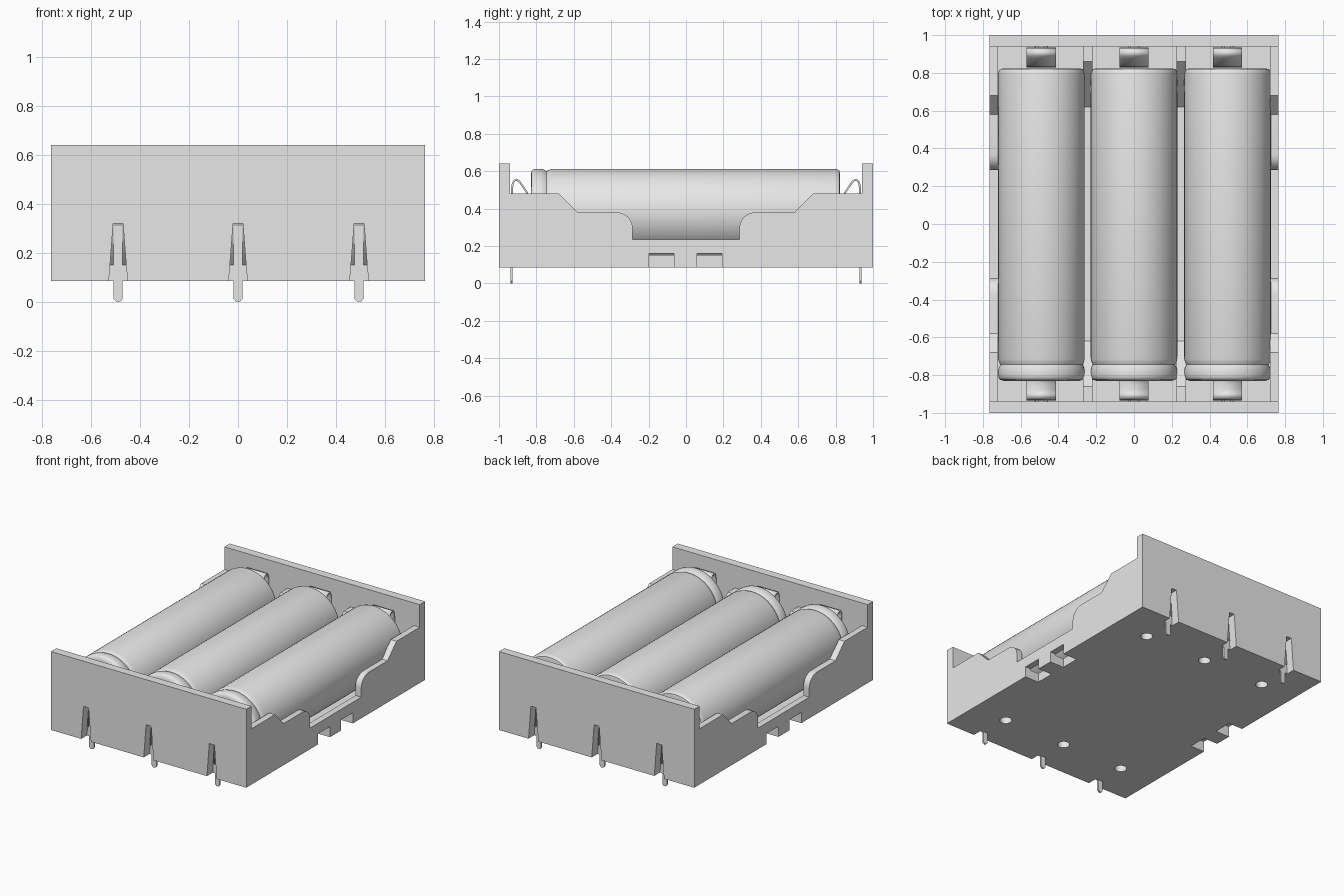
import bpy, bmesh, math
from mathutils import Vector

if "Cube" in bpy.data.objects:
    bpy.data.objects.remove(bpy.data.objects["Cube"])

GREY = (0.8, 0.8, 0.8, 1)
grey = bpy.data.materials.new("light grey")
grey.use_nodes = True
grey.diffuse_color = GREY
grey.node_tree.nodes["Principled BSDF"].inputs["Base Color"].default_value = GREY

CELLS = (-0.49, 0.0, 0.495)
BOTTOM, FLOOR, TOP = 0.085, 0.15, 0.64


def make(name, bm):
    bmesh.ops.recalc_face_normals(bm, faces=bm.faces)
    mesh = bpy.data.meshes.new(name)
    bm.to_mesh(mesh)
    bm.free()
    mesh.materials.append(grey)
    ob = bpy.data.objects.new(name, mesh)
    bpy.context.collection.objects.link(ob)
    return ob


def prism(name, points, axis, lo, hi):
    """Extrude a 2D outline along one axis (0 = x, 1 = y, 2 = z)."""
    bm = bmesh.new()
    verts = []
    for p in points:
        co = list(p)
        co.insert(axis, lo)
        verts.append(bm.verts.new(co))
    face = bm.faces.new(verts)
    out = bmesh.ops.extrude_face_region(bm, geom=[face])
    move = Vector((0, 0, 0))
    move[axis] = hi - lo
    bmesh.ops.translate(bm, vec=move, verts=[v for v in out["geom"] if isinstance(v, bmesh.types.BMVert)])
    return make(name, bm)


def box(name, x0, x1, y0, y1, z0, z1):
    return prism(name, [(x0, y0), (x1, y0), (x1, y1), (x0, y1)], 2, z0, z1)


def activate(ob):
    bpy.ops.object.select_all(action="DESELECT")
    ob.select_set(True)
    bpy.context.view_layer.objects.active = ob


def cut(ob, cutter):
    cutter.hide_render = True
    mod = ob.modifiers.new("cut", "BOOLEAN")
    mod.operation, mod.solver, mod.object = "DIFFERENCE", "EXACT", cutter
    activate(ob)
    bpy.ops.object.modifier_apply(modifier=mod.name)
    bpy.data.objects.remove(cutter)


# Tray: a block hollowed out, then shaped along its sides
tray = box("tray", -0.765, 0.765, -1, 1, BOTTOM, TOP)
cut(tray, box("cavity", -0.72, 0.72, -0.94, 0.94, FLOOR, 1))

half = [(0.94, 1), (0.94, 0.48), (0.68, 0.48), (0.58, 0.38), (0.37, 0.38)]
for i in range(1, 7):
    a = math.radians(90 + 15 * i)
    half.append((0.37 + 0.085 * math.cos(a), 0.295 + 0.085 * math.sin(a)))
half.append((0.285, 0.235))
outline = half + [(-y, z) for y, z in reversed(half)]
cut(tray, prism("side_cutout", outline, 0, -1, 1))

# Notches under the sides
for s in (-1, 1):
    for y in (-0.13, 0.125):
        cut(tray, box("notch", min(s * 0.655, s), max(s * 0.655, s), y - 0.067, y + 0.067, 0, 0.16))

# Tapered slots in the end walls and round holes in the floor
for x in CELLS:
    for s in (-1, 1):
        slot = [(x - 0.042, 0), (x + 0.042, 0), (x + 0.038, BOTTOM), (x + 0.02, 0.32),
                (x - 0.02, 0.32), (x - 0.038, BOTTOM)]
        cut(tray, prism("slot", slot, 1, min(s * 0.936, s * 1.1), max(s * 0.936, s * 1.1)))
        ring = [(x + 0.04 * math.cos(math.tau * i / 20), s * 0.72 + 0.04 * math.sin(math.tau * i / 20))
                for i in range(20)]
        cut(tray, prism("hole", ring, 2, 0, 0.3))
activate(tray)
bpy.ops.object.shade_smooth_by_angle(angle=math.radians(30))

# Dividers between the cells, low in the middle and high at the ends
for i, x in enumerate((-0.245, 0.25)):
    top = [(0.95, 0.48), (0.86, 0.48), (0.62, 0.24)]
    outline = [(-0.95, 0.12), (0.95, 0.12)] + top + [(-y, z) for y, z in reversed(top)]
    prism(f"divider_{i + 1}", outline, 0, x - 0.025, x + 0.025)


def cell(name, x):
    profile = [(0, -0.83), (0.2, -0.83), (0.218, -0.825), (0.227, -0.815), (0.229, -0.8),
               (0.229, -0.775), (0.225, -0.76), (0.218, -0.745), (0.225, -0.73), (0.229, -0.715),
               (0.229, 0.795), (0.226, 0.81), (0.219, 0.82), (0.205, 0.823), (0, 0.823)]
    bm = bmesh.new()
    verts = [bm.verts.new((r, y, 0)) for r, y in profile]
    edges = [bm.edges.new(pair) for pair in zip(verts, verts[1:])]
    bmesh.ops.spin(bm, geom=verts + edges, cent=(0, 0, 0), axis=(0, 1, 0),
                   angle=math.tau, steps=64)
    bmesh.ops.remove_doubles(bm, verts=bm.verts, dist=0.0001)
    ob = make(name, bm)
    ob.location = (x, 0, 0.383)
    activate(ob)
    bpy.ops.object.shade_smooth_by_angle(angle=math.radians(40))


def spring(name, x, s):
    path = [(0.93, 0.14), (0.93, 0.51), (0.926, 0.535), (0.917, 0.55), (0.905, 0.554),
            (0.893, 0.547), (0.88, 0.53), (0.85, 0.485), (0.836, 0.44), (0.834, 0.37), (0.86, 0.25)]
    bm = bmesh.new()
    rows = [[bm.verts.new((x + w, s * y, z)) for w in (-0.078, 0.078)] for y, z in path]
    for a, b in zip(rows, rows[1:]):
        bm.faces.new((a[0], a[1], b[1], b[0]))
    ob = make(name, bm)
    mod = ob.modifiers.new("thickness", "SOLIDIFY")
    mod.thickness, mod.offset = 0.01, 0
    activate(ob)
    bpy.ops.object.shade_smooth_by_angle(angle=math.radians(40))


# Cells, spring contacts and solder pins
for i, x in enumerate(CELLS):
    cell(f"cell_{i + 1}", x)
    for s, end in ((-1, "front"), (1, "back")):
        spring(f"{end}_spring_{i + 1}", x, s)
        side = [(0.008, 0), (0.018, 0.012), (0.018, BOTTOM), (0.034, BOTTOM + 0.002), (0.03, 0.15), (0.018, 0.15),
                (0.018, 0.31)]
        pin = [(x + w, z) for w, z in side] + [(x - w, z) for w, z in reversed(side)]
        prism(f"{end}_pin_{i + 1}", pin, 1, min(s * 0.927, s * 0.939), max(s * 0.927, s * 0.939))
